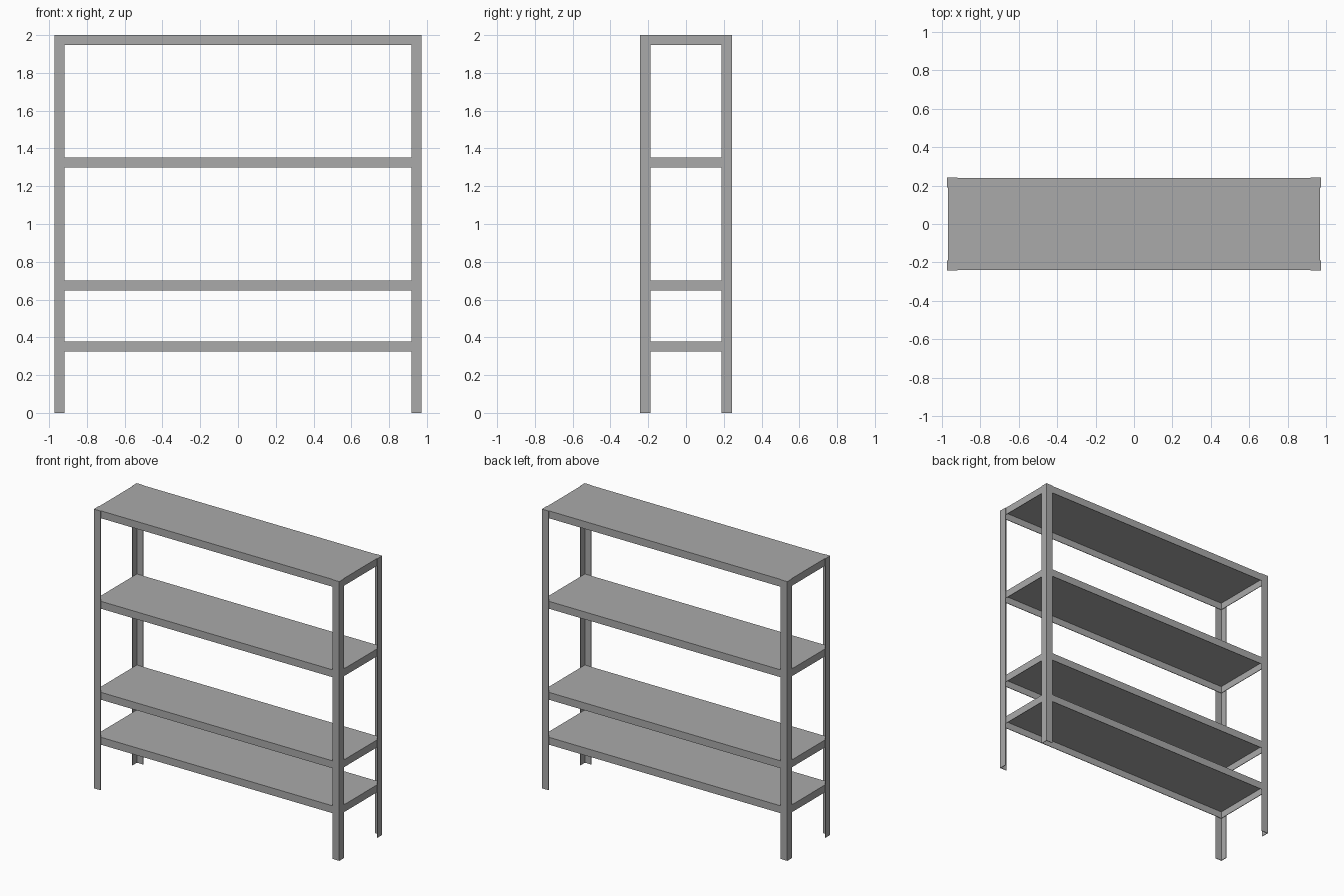
import bpy
import bmesh

cube = bpy.data.objects.get("Cube")
if cube:
    bpy.data.objects.remove(cube, do_unlink=True)

HALF_X, HALF_Y, HEIGHT = 0.9725, 0.243, 2.0
ANGLE = 0.054      # width of each post flange
SHEET = 0.004      # sheet metal thickness
LIP = 0.053        # height of the folded shelf edge

steel = bpy.data.materials.new("grey steel")
steel.use_nodes = True
steel.diffuse_color = (0.4, 0.4, 0.4, 1)
steel.node_tree.nodes["Principled BSDF"].inputs["Base Color"].default_value = (0.4, 0.4, 0.4, 1)


def add_object(name, bm):
    bmesh.ops.recalc_face_normals(bm, faces=bm.faces)
    mesh = bpy.data.meshes.new(name)
    bm.to_mesh(mesh)
    bm.free()
    mesh.materials.append(steel)
    obj = bpy.data.objects.new(name, mesh)
    bpy.context.collection.objects.link(obj)
    return obj


def corner_post(name, sx, sy):
    """L-shaped angle section extruded upwards, flanges facing outwards."""
    profile = [(0, 0), (ANGLE, 0), (ANGLE, SHEET),
               (SHEET, SHEET), (SHEET, ANGLE), (0, ANGLE)]
    bm = bmesh.new()
    base = bm.faces.new([bm.verts.new((sx * (HALF_X - u), sy * (HALF_Y - v), 0))
                         for u, v in profile])
    top = bmesh.ops.extrude_face_region(bm, geom=[base])["geom"]
    bmesh.ops.translate(bm, vec=(0, 0, HEIGHT),
                        verts=[g for g in top if isinstance(g, bmesh.types.BMVert)])
    add_object(name, bm)


def shelf(name, top_z):
    """Sheet metal tray, open underneath, with a folded lip all round."""
    bm = bmesh.new()
    bmesh.ops.create_cube(bm, size=1)
    bmesh.ops.scale(bm, vec=(2 * (HALF_X - SHEET), 2 * (HALF_Y - SHEET), LIP), verts=bm.verts)
    bmesh.ops.translate(bm, vec=(0, 0, top_z - LIP / 2), verts=bm.verts)
    bm.normal_update()
    bottom = [f for f in bm.faces if f.normal.z < -0.5]
    bmesh.ops.delete(bm, geom=bottom, context='FACES_ONLY')
    obj = add_object(name, bm)
    fold = obj.modifiers.new("sheet thickness", 'SOLIDIFY')
    fold.thickness = SHEET
    fold.offset = -1
    fold.use_even_offset = True


# Four corner posts
for x_name, sx in (("left", 1), ("right", -1)):
    for y_name, sy in (("front", -1), ("back", 1)):
        corner_post(f"{y_name}_{x_name}_post", sx, sy)

# Four shelves
for name, z in (("bottom_shelf", 0.378), ("lower_shelf", 0.70),
                ("upper_shelf", 1.352), ("top_shelf", HEIGHT)):
    shelf(name, z)
